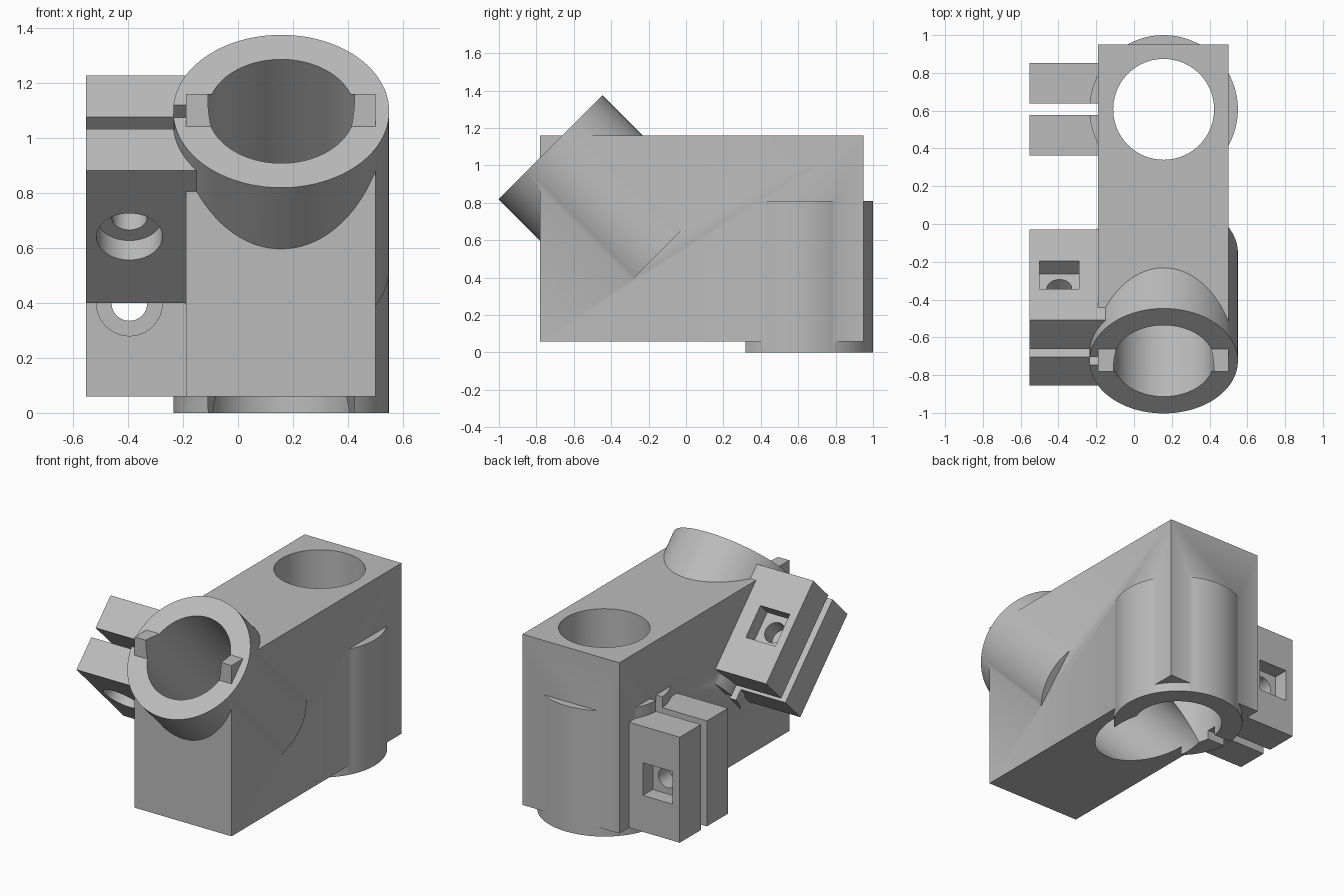
import bpy
import bmesh
import math
from mathutils import Matrix, Vector

if "Cube" in bpy.data.objects:
    bpy.data.objects.remove(bpy.data.objects["Cube"], do_unlink=True)

grey = bpy.data.materials.new("plain_grey")
grey.use_nodes = True
grey.diffuse_color = (0.5, 0.5, 0.5, 1)
grey.node_tree.nodes["Principled BSDF"].inputs["Base Color"].default_value = (0.5, 0.5, 0.5, 1)

TUBE_X = 0.157      # shared x of both tube axes
OUTER, BORE = 0.393, 0.267
BOLT_X, BOLT_Z = -0.395, 0.4

# Socket frames: local z runs along the tube, starting at its open end
s = math.sqrt(0.5)
upright = Matrix.Translation((TUBE_X, 0.607, 0))
tilted = Matrix(((1, 0, 0, TUBE_X), (0, s, s, -0.725), (0, s, -s, 1.097), (0, 0, 0, 1)))


def finish(name, bm, frame):
    bm.transform(frame)
    bmesh.ops.recalc_face_normals(bm, faces=bm.faces)
    mesh = bpy.data.meshes.new(name)
    bm.to_mesh(mesh)
    bm.free()
    mesh.materials.append(grey)
    ob = bpy.data.objects.new(name, mesh)
    bpy.context.collection.objects.link(ob)
    return ob


def box(name, low, high, frame=Matrix()):
    low, high = Vector(low), Vector(high)
    bm = bmesh.new()
    bmesh.ops.create_cube(bm, size=1)
    place = Matrix.Translation((low + high) / 2) @ Matrix.Diagonal((*(high - low), 1))
    return finish(name, bm, frame @ place)


def rod(name, radius, start, end, frame, sides=96):
    """Cylinder between two points of a frame."""
    start, end = Vector(start), Vector(end)
    axis = end - start
    bm = bmesh.new()
    bmesh.ops.create_cone(bm, cap_ends=True, segments=sides, radius1=radius,
                          radius2=radius, depth=axis.length)
    turn = Vector((0, 0, 1)).rotation_difference(axis).to_matrix().to_4x4()
    return finish(name, bm, frame @ Matrix.Translation((start + end) / 2) @ turn)


def combine(target, tool, operation):
    tool.hide_render = True
    mod = target.modifiers.new("combine", "BOOLEAN")
    mod.operation, mod.solver, mod.object = operation, "EXACT", tool
    bpy.context.view_layer.update()
    graph = bpy.context.evaluated_depsgraph_get()
    mesh = bpy.data.meshes.new_from_object(target.evaluated_get(graph))
    target.modifiers.clear()
    target.data = mesh
    bpy.data.objects.remove(tool, do_unlink=True)


def socket(frame):
    """Split tube with a pair of bolted clamping ears."""
    bx = BOLT_X - TUBE_X
    tube = rod("socket", OUTER, (0, 0, 0), (0, 0, 0.81), frame)
    ears = box("ears", (-0.709, -0.245, 0.06), (-0.2, 0.245, 0.74), frame)
    combine(tube, ears, "UNION")
    cuts = [
        box("slot", (-0.9, -0.031, -0.1), (-0.15, 0.031, 0.9), frame),
        rod("bolt_hole", 0.065, (bx, -0.4, BOLT_Z), (bx, 0.4, BOLT_Z), frame, 48),
        rod("bolt_head_recess", 0.12, (bx, -0.4, BOLT_Z), (bx, -0.145, BOLT_Z), frame, 48),
        box("nut_pocket", (bx - 0.105, 0.145, BOLT_Z - 0.105),
            (bx + 0.105, 0.4, BOLT_Z + 0.105), frame),
    ]
    for cut in cuts:
        combine(tube, cut, "DIFFERENCE")
    return tube


# Solid block joined with both sockets
body = box("clamp_body", (-0.19, -0.78, 0.06), (0.5, 0.95, 1.16))
for frame in (upright, tilted):
    combine(body, socket(frame), "UNION")

# Bores run right through the block
for frame in (upright, tilted):
    combine(body, rod("bore", BORE, (0, 0, -0.4), (0, 0, 2), frame), "DIFFERENCE")

body.data.materials.clear()
body.data.materials.append(grey)
for face in body.data.polygons:
    face.material_index = 0

bpy.ops.object.select_all(action="DESELECT")
body.select_set(True)
bpy.context.view_layer.objects.active = body
bpy.ops.object.shade_smooth_by_angle(angle=math.radians(30))
